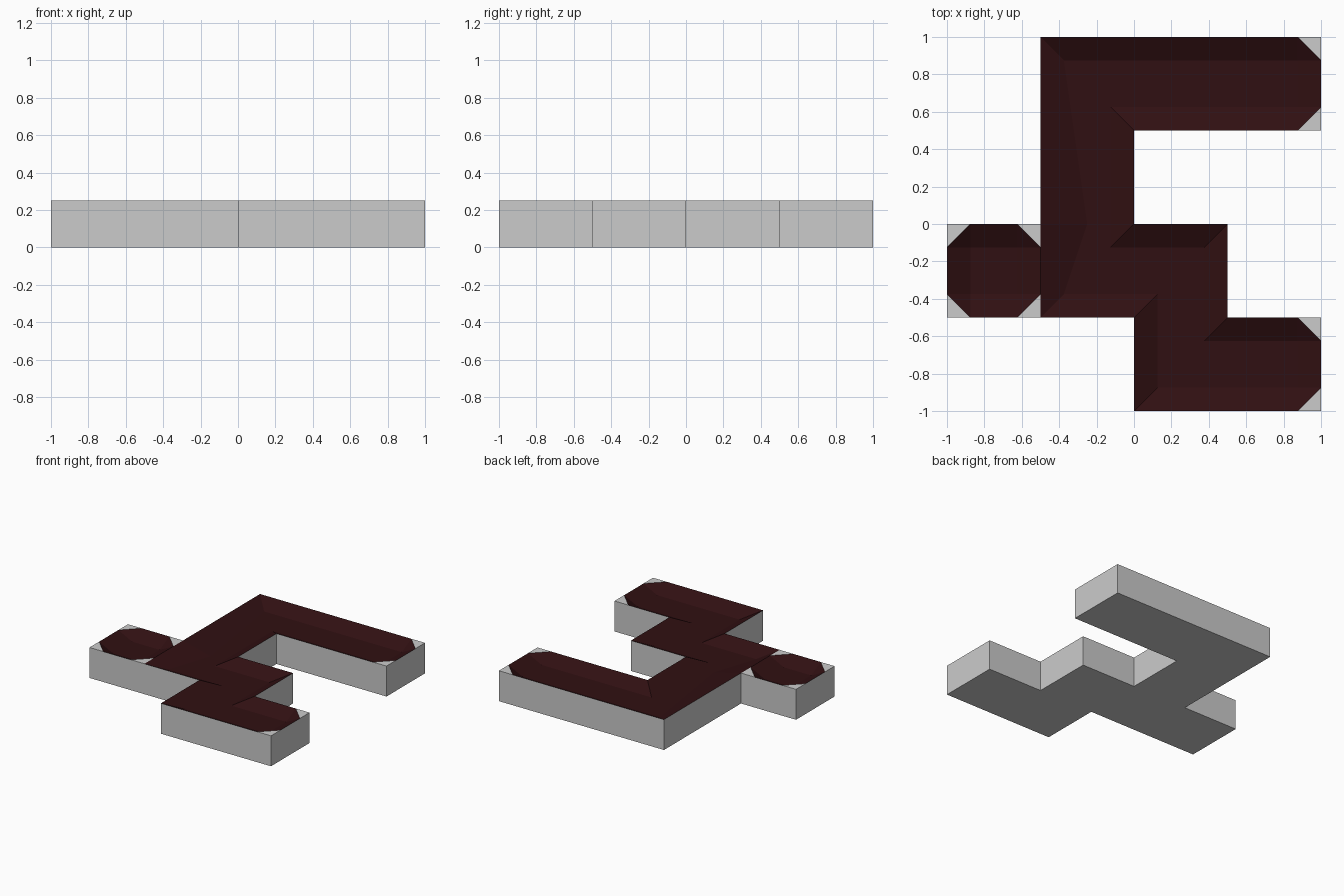
import bpy, bmesh
from mathutils import Vector

if "Cube" in bpy.data.objects:
    bpy.data.objects.remove(bpy.data.objects["Cube"])

TOP, DEPTH, INSET = 0.25, 0.0625, 0.125

lava = bpy.data.materials.new("dark_red")
lava.diffuse_color = (0.03, 0.005, 0.006, 1)
lava.use_nodes = True
lava.node_tree.nodes["Principled BSDF"].inputs["Base Color"].default_value = lava.diffuse_color


def make_object(name, faces, material=None):
    """Flat shaded object from a list of polygons, welded together."""
    bm = bmesh.new()
    for f in faces:
        bm.faces.new([bm.verts.new(p) for p in f])
    bmesh.ops.remove_doubles(bm, verts=bm.verts, dist=1e-5)
    mesh = bpy.data.meshes.new(name)
    bm.to_mesh(mesh)
    bm.free()
    obj = bpy.data.objects.new(name, mesh)
    bpy.context.collection.objects.link(obj)
    if material:
        mesh.materials.append(material)


def channel(name, corners, open_sides=()):
    """Block with a sunken sloped tray; corners are (x, y, cut) counter-clockwise."""
    pts = [Vector(c[:2]) for c in corners]
    n = len(pts)
    at = lambda p, z: (p.x, p.y, z)
    dirs = [(pts[(i + 1) % n] - pts[i]).normalized() for i in range(n)]
    inward = [Vector((-d.y, d.x)) for d in dirs]
    floor = [pts[i] + INSET * (inward[i - 1] + inward[i]) for i in range(n)]
    # rim points where the slopes begin and end along each side
    start = [pts[i] + dirs[i] * INSET * corners[i][2] for i in range(n)]
    end = [pts[i] - dirs[i - 1] * INSET * corners[i][2] for i in range(n)]
    low = TOP - DEPTH

    # underside, outer walls and flat corner triangles
    block = [[at(p, 0) for p in reversed(pts)]]
    tray = [[at(p, low) for p in floor]]
    for i in range(n):
        j = (i + 1) % n
        if i not in open_sides:
            block.append([at(pts[i], 0), at(pts[j], 0), at(pts[j], TOP), at(pts[i], TOP)])
        tray.append([at(start[i], TOP), at(end[j], TOP), at(floor[j], low), at(floor[i], low)])
        if corners[i][2]:
            block.append([at(end[i], TOP), at(pts[i], TOP), at(start[i], TOP)])
            tray.append([at(end[i], TOP), at(start[i], TOP), at(floor[i], low)])
    make_object(name + "_block", block)
    make_object(name + "_tray", tray, lava)


# winding main channel with cut corners at its two ends
channel("main_channel", [
    (0, -1, 0), (1, -1, 1), (1, -.5, 1), (.5, -.5, 0), (.5, 0, 0), (0, 0, 0),
    (0, .5, 0), (1, .5, 1), (1, 1, 1), (-.5, 1, 0), (-.5, 0, 0), (-.5, -.5, 0),
    (0, -.5, 0)], open_sides=(10,))

# separate square pool on the left
channel("side_pool", [(-1, -.5, 1), (-.5, -.5, 1), (-.5, 0, 1), (-1, 0, 1)],
        open_sides=(1,))
